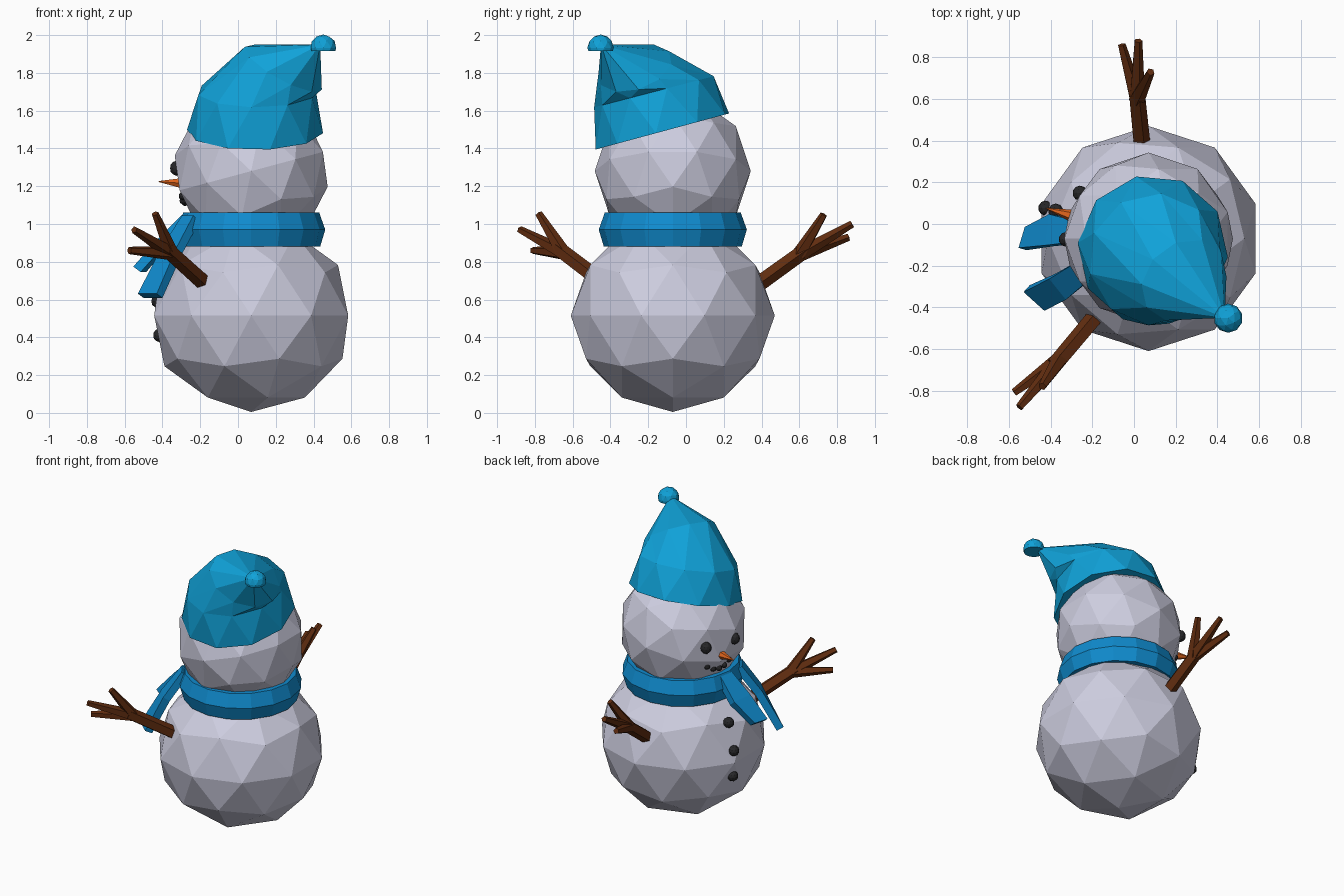
import bpy, bmesh, math
from mathutils import Vector, Matrix

if "Cube" in bpy.data.objects:
    bpy.data.objects.remove(bpy.data.objects["Cube"])

CX, CY = 0.07, -0.07           # axis of the stacked snowballs
FACE = math.radians(163.5)     # direction the face looks


def mat(name, col):
    m = bpy.data.materials.new(name)
    m.diffuse_color = (*col, 1)
    m.use_nodes = True
    m.node_tree.nodes["Principled BSDF"].inputs["Base Color"].default_value = m.diffuse_color
    return m


SNOW = mat("snow", (0.61, 0.61, 0.74))
HAT = mat("hat_blue", (0.005, 0.36, 0.69))
SCARF = mat("scarf_blue", (0.005, 0.26, 0.62))
WOOD = mat("wood_brown", (0.12, 0.026, 0.005))
CARROT = mat("carrot_orange", (0.75, 0.13, 0.012))
COAL = mat("coal_black", (0.02, 0.02, 0.022))


def finish(bm, name, material):
    bmesh.ops.recalc_face_normals(bm, faces=bm.faces)
    me = bpy.data.meshes.new(name)
    bm.to_mesh(me)
    bm.free()
    me.materials.append(material)
    ob = bpy.data.objects.new(name, me)
    bpy.context.collection.objects.link(ob)
    return ob


def ball(name, center, size, material, tilt=0.0, sub=2, cut=None):
    bm = bmesh.new()
    bmesh.ops.create_icosphere(bm, subdivisions=sub, radius=1)
    m = (Matrix.Translation(center) @ Matrix.Rotation(math.radians(tilt), 4, 'Y')
         @ Matrix.Diagonal((*size, 1)) @ Matrix.Rotation(math.pi, 4, 'Z'))
    bmesh.ops.transform(bm, matrix=m, verts=bm.verts)
    if cut is not None:
        bmesh.ops.bisect_plane(bm, geom=bm.verts[:] + bm.edges[:] + bm.faces[:],
                               plane_co=(0, 0, cut), plane_no=(0, 0, -1), clear_outer=True)
        bmesh.ops.holes_fill(bm, edges=bm.edges)
    return finish(bm, name, material)


def loft(bm, rings, cap=True):
    """Skin closed rings of equal length."""
    vs = [[bm.verts.new(p) for p in r] for r in rings]
    n = len(vs[0])
    for a, b in zip(vs, vs[1:]):
        for i in range(n):
            j = (i + 1) % n
            bm.faces.new((a[i], a[j], b[j], b[i]))
    if cap:
        bm.faces.new(vs[0])
        bm.faces.new(vs[-1])
    return vs


def ring(c, u, v, n, phase=0.0):
    c, u, v = Vector(c), Vector(u), Vector(v)
    return [c + u * math.cos(2 * math.pi * (i + phase) / n)
            + v * math.sin(2 * math.pi * (i + phase) / n) for i in range(n)]


def polar(angle, r, z):
    return (CX + r * math.cos(angle), CY + r * math.sin(angle), z)


# Snowballs
ball("body", (CX, CY, 0.515), (0.54, 0.54, 0.51), SNOW)
ball("head", (CX, CY, 1.28), (0.413, 0.413, 0.413), SNOW, tilt=-15)

# Scarf band
bm = bmesh.new()
loft(bm, [ring((CX, CY, z), (r, 0, 0), (0, r, 0), 16)
          for r, z in ((0.365, 0.88), (0.392, 0.97), (0.36, 1.06))])
finish(bm, "scarf_band", SCARF)


# Scarf tails: flat strips along a path
def tail(name, path, widths, thick=0.05):
    bm = bmesh.new()
    pts = [Vector(p) for p in path]
    rings = []
    for i, p in enumerate(pts):
        t = (pts[min(i + 1, len(pts) - 1)] - pts[max(i - 1, 0)]).normalized()
        w = Vector(widths[i])
        n = t.cross(w).normalized() * thick / 2
        rings.append([p + w + n, p - w + n, p - w - n, p + w - n])
    loft(bm, rings)
    finish(bm, name, SCARF)


tail("scarf_tail_upper", [(-0.27, -0.04, 1.03), (-0.40, -0.03, 0.90), (-0.52, -0.07, 0.76)],
     [(0.01, 0.05, 0), (0.01, 0.075, 0), (0.015, 0.05, 0)])
tail("scarf_tail_lower", [(-0.25, -0.23, 1.03), (-0.35, -0.30, 0.86), (-0.465, -0.355, 0.62)],
     [(0.03, -0.045, 0), (0.04, -0.05, 0), (0.05, -0.045, 0)])

# Hat: rings leaning towards the drooping tip
N = 10
bm = bmesh.new()


def hat_ring(c, r, slope, phase):
    return ring(c, (-0.75 * r, 0.66 * r, slope * 0.66 * r),
                (0.66 * r, 0.75 * r, slope * 0.75 * r), N, phase)


rings = [hat_ring((0.09, -0.125, 1.49), 0.362, 0.27, 0),
         hat_ring((0.10, -0.17, 1.70), 0.318, 0.26, 0.5),
         ring((0.24, -0.27, 1.825), (-0.15, 0.10, 0.125), (0.14, 0.17, -0.02), N, 0)]
vs = [[bm.verts.new(p) for p in r] for r in rings]
for k, (a, b) in enumerate(zip(vs, vs[1:])):
    for i in range(N):
        j = (i + 1) % N
        if k == 0:      # upper ring is half a step ahead
            bm.faces.new((a[i], a[j], b[i]))
            bm.faces.new((a[j], b[j], b[i]))
        else:           # upper ring is half a step behind
            bm.faces.new((a[i], b[j], b[i]))
            bm.faces.new((a[i], a[j], b[j]))
tip = bm.verts.new((0.435, -0.45, 1.95))
for i in range(N):
    bm.faces.new((vs[2][i], vs[2][(i + 1) % N], tip))
bm.faces.new(vs[0])
finish(bm, "hat", HAT)
ball("hat_pompom", (0.452, -0.452, 1.933), (0.07, 0.07, 0.07), HAT, cut=1.915)


# Twig arms: a tapered stem with three fingers
def twig(bm, a, b, ra, rb):
    a, b = Vector(a), Vector(b)
    t = (b - a).normalized()
    u = t.cross(Vector((0, 0, 1))).normalized()
    v = t.cross(u)
    loft(bm, [ring(a, u * ra, v * ra, 5), ring(b, u * rb, v * rb, 5)])


def arm(name, base, joint, tips):
    bm = bmesh.new()
    twig(bm, base, joint, 0.044, 0.042)
    back = Vector(joint).lerp(Vector(base), 0.12)
    for t in tips:
        twig(bm, back, t, 0.04, 0.02)
    finish(bm, name, WOOD)


arm("arm_back", (0.035, 0.38, 0.68), (0.01, 0.63, 0.86),
    [(0.08, 0.73, 1.05), (0.02, 0.88, 1.0), (-0.06, 0.86, 0.93)])
arm("arm_front", (-0.17, -0.43, 0.68), (-0.38, -0.68, 0.87),
    [(-0.44, -0.78, 1.055), (-0.55, -0.88, 0.97), (-0.575, -0.81, 0.86)])

# Eyes, mouth and buttons in coal
for s in (-1, 1):
    ball(f"eye_{'left' if s < 0 else 'right'}", polar(FACE + s * math.radians(17), 0.395, 1.295),
         (0.036, 0.036, 0.04), COAL)
for i in range(-2, 3):
    ball(f"mouth_{i + 3}", polar(FACE + math.radians(7 * i), 0.365, 1.115 + 0.008 * i * i),
         (0.02, 0.02, 0.02), COAL)
for i, (r, z) in enumerate(((0.505, 0.41), (0.515, 0.59), (0.465, 0.77))):
    ball(f"button_{i + 1}", polar(FACE, r, z), (0.036, 0.036, 0.036), COAL)

# Carrot nose
bm = bmesh.new()
a, b = Vector(polar(FACE, 0.36, 1.215)), Vector(polar(FACE, 0.51, 1.225))
t = (b - a).normalized()
u = t.cross(Vector((0, 0, 1))).normalized()
loft(bm, [ring(a, u * 0.035, t.cross(u) * 0.035, 6), ring(b, u * 0.003, t.cross(u) * 0.003, 6)])
finish(bm, "nose", CARROT)
